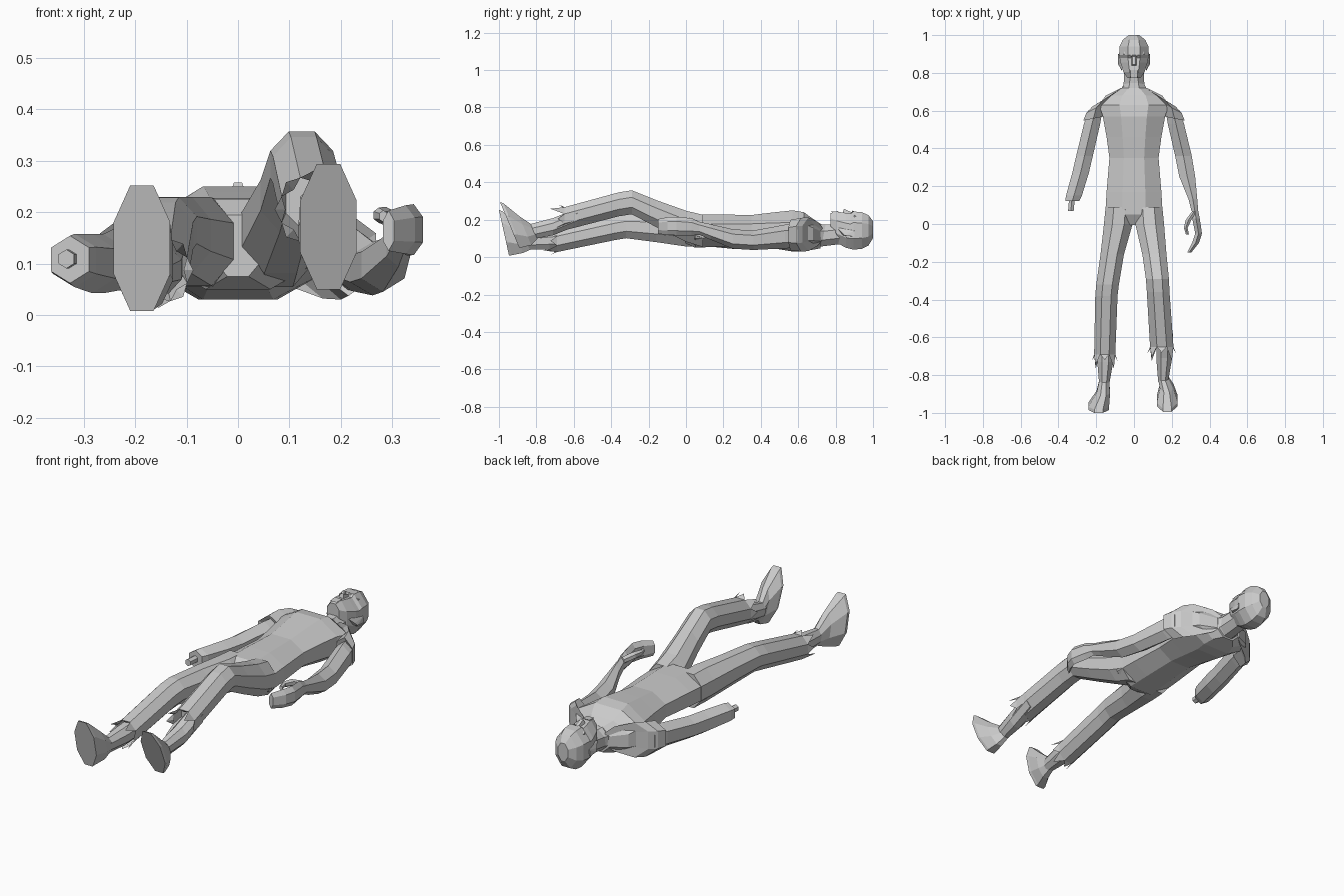
import bpy, bmesh, math
from mathutils import Vector


def ring_points(x, y, z, w, h, shear=0.0, n=8, skew=0.0):
    """Flat-topped polygon across y: half width w, half height h; shear tilts it in y by z, skew by x."""
    k = math.cos(math.pi / n)
    pts = []
    for i in range(n):
        a = 2 * math.pi * (i + 0.5) / n
        dx, dz = w * math.cos(a) / k, h * math.sin(a) / k
        pts.append(Vector((x + dx, y + shear * dz + skew * dx, z + dz)))
    return pts


def finish(name, bm):
    bmesh.ops.recalc_face_normals(bm, faces=bm.faces)
    me = bpy.data.meshes.new(name)
    bm.to_mesh(me)
    bm.free()
    ob = bpy.data.objects.new(name, me)
    bpy.context.collection.objects.link(ob)
    return ob


def loft(name, rings, n=8, spikes=None):
    """Skin a chain of rings; spikes adds torn cloth points round ring number `spikes`."""
    bm = bmesh.new()
    loops = []
    for r in rings:
        r = tuple(r) + (0.0,) * (7 - len(r))
        loops.append([bm.verts.new(p) for p in ring_points(*r[:6], n=n, skew=r[6])])
    for a, b in zip(loops, loops[1:]):
        for i in range(n):
            j = (i + 1) % n
            bm.faces.new((a[i], a[j], b[j], b[i]))
    bm.faces.new(loops[0])
    bm.faces.new(loops[-1])
    if spikes is not None:
        hem = loops[spikes]
        c = sum((v.co for v in hem), Vector()) / n
        for i in range(n):
            p, q = hem[i], hem[(i + 1) % n]
            mid = (p.co + q.co) / 2
            length = (0.075, 0.03, 0.055, 0.035)[i % 4]
            tip = bm.verts.new(mid + (mid - c) * 0.22 + Vector((0, -length, 0)))
            inner = bm.verts.new(mid + (c - mid) * 0.12)
            bm.faces.new((p, q, tip))
            bm.faces.new((q, inner, tip))
            bm.faces.new((inner, p, tip))
    return finish(name, bm)


def hull(name, pts):
    bm = bmesh.new()
    for p in pts:
        bm.verts.new(p)
    bmesh.ops.convex_hull(bm, input=bm.verts)
    return finish(name, bm)


# Torso, lying along y with the chest up
loft("torso", [
    (0, -0.005, 0.135, 0.05, 0.06),
    (0, 0.05, 0.138, 0.152, 0.088),
    (0, 0.17, 0.142, 0.145, 0.086),
    (0, 0.35, 0.145, 0.130, 0.080),
    (0, 0.46, 0.143, 0.145, 0.095),
    (0, 0.57, 0.140, 0.165, 0.110),
    (0, 0.63, 0.135, 0.185, 0.105),
    (0, 0.68, 0.122, 0.150, 0.082),
    (0, 0.72, 0.112, 0.070, 0.065)])
loft("neck", [(0, 0.68, 0.112, 0.085, 0.07), (0, 0.735, 0.115, 0.055, 0.058, 0.2),
              (0, 0.83, 0.125, 0.050, 0.055)])

# Head, chin to crown
loft("head", [
    (0, 0.772, 0.190, 0.034, 0.045),
    (0, 0.805, 0.160, 0.056, 0.083),
    (0, 0.855, 0.143, 0.072, 0.093),
    (0, 0.880, 0.138, 0.076, 0.094),
    (0, 0.895, 0.142, 0.079, 0.102),
    (0, 0.940, 0.142, 0.076, 0.098),
    (0, 0.975, 0.143, 0.060, 0.082),
    (0, 1.000, 0.147, 0.028, 0.045)])
hull("nose", [(-0.009, 0.895, 0.235), (0.009, 0.895, 0.235), (-0.018, 0.835, 0.228),
              (0.018, 0.835, 0.228), (-0.008, 0.845, 0.258), (0.008, 0.845, 0.258)])
hull("mouth", [(sx * x, y, z) for sx in (-1, 1)
               for x, y, z in ((0.024, 0.800, 0.23), (0.018, 0.775, 0.243), (0.02, 0.815, 0.246))])

for s, side in ((-1, "left"), (1, "right")):
    # Ears and brows
    hull(side + "_ear", [(s * x, y, z) for x, y, z in (
        (0.064, 0.81, 0.155), (0.064, 0.90, 0.155), (0.068, 0.84, 0.115), (0.068, 0.89, 0.11),
        (0.080, 0.84, 0.13), (0.086, 0.90, 0.11), (0.082, 0.90, 0.14), (0.086, 0.85, 0.115))])
    hull(side + "_brow", [(s * x, y, z) for x, y, z in (
        (0.008, 0.885, 0.235), (0.055, 0.895, 0.205), (0.01, 0.888, 0.249),
        (0.055, 0.90, 0.222), (0.012, 0.91, 0.240), (0.05, 0.92, 0.215))])
    # Shoulder and short sleeve
    loft(side + "_sleeve", [
        (s * 0.085, 0.705, 0.125, 0.035, 0.055, 0, -s * 0.7),
        (s * 0.165, 0.655, 0.122, 0.055, 0.078, 0, -s * 0.6),
        (s * 0.200, 0.615, 0.120, 0.052, 0.078, 0, -s * 0.5),
        (s * 0.215, 0.558, 0.118, 0.054, 0.070, 0, -s * 0.2),
        (s * 0.212, 0.570, 0.118, 0.035, 0.045)], n=6)

# Arm with a missing hand
loft("left_arm", [
    (-0.205, 0.60, 0.115, 0.038, 0.055), (-0.222, 0.53, 0.113, 0.043, 0.055),
    (-0.262, 0.36, 0.100, 0.044, 0.050), (-0.283, 0.27, 0.100, 0.044, 0.050),
    (-0.318, 0.15, 0.106, 0.042, 0.045), (-0.327, 0.122, 0.108, 0.037, 0.040)], n=6)
loft("wrist_bone", [(-0.328, 0.14, 0.109, 0.015, 0.016), (-0.334, 0.07, 0.109, 0.015, 0.016)], n=6)

# Whole arm, hand turned on edge, with a thumb
loft("right_arm", [
    (0.205, 0.60, 0.115, 0.038, 0.055), (0.222, 0.53, 0.110, 0.043, 0.055),
    (0.262, 0.36, 0.090, 0.044, 0.045), (0.282, 0.25, 0.097, 0.042, 0.045),
    (0.312, 0.13, 0.135, 0.023, 0.036), (0.322, 0.07, 0.155, 0.018, 0.030)], n=6)
loft("right_hand", [
    (0.322, 0.09, 0.150, 0.014, 0.026), (0.328, 0.03, 0.162, 0.020, 0.040),
    (0.342, -0.05, 0.166, 0.018, 0.043), (0.326, -0.10, 0.166, 0.018, 0.041),
    (0.293, -0.15, 0.164, 0.011, 0.034)], n=6)
loft("right_thumb", [
    (0.318, 0.065, 0.175, 0.012, 0.016), (0.288, 0.02, 0.192, 0.015, 0.016),
    (0.274, -0.02, 0.194, 0.010, 0.013), (0.283, -0.055, 0.192, 0.008, 0.010)], n=6)

# Torn trouser legs: one straight, one with a raised knee
loft("left_trouser_leg", [
    (-0.076, 0.09, 0.140, 0.074, 0.086), (-0.083, 0.00, 0.143, 0.076, 0.086),
    (-0.115, -0.16, 0.155, 0.062, 0.075), (-0.140, -0.32, 0.165, 0.060, 0.064),
    (-0.146, -0.38, 0.155, 0.059, 0.064), (-0.155, -0.69, 0.087, 0.056, 0.060),
    (-0.155, -0.63, 0.097, 0.048, 0.052)], spikes=5)
loft("right_trouser_leg", [
    (0.076, 0.09, 0.140, 0.074, 0.086), (0.083, 0.00, 0.165, 0.076, 0.083),
    (0.108, -0.16, 0.233, 0.064, 0.072), (0.124, -0.29, 0.293, 0.061, 0.064),
    (0.128, -0.36, 0.282, 0.060, 0.064), (0.147, -0.65, 0.205, 0.062, 0.062),
    (0.145, -0.59, 0.220, 0.052, 0.052)], spikes=5)

# Bare shins and feet, soles facing forward
for side, x, y, z, lean, toe in (("left", -0.152, -0.945, 0.128, -0.22, -0.035),
                                 ("right", 0.172, -0.915, 0.170, -0.42, 0.004)):
    s = -1 if x < 0 else 1
    xa = x if s < 0 else 0.160
    yo, zo = (0, 0) if s < 0 else (0.02, 0.055)
    loft(side + "_shin", [
        (xa + 0.004, -0.60 + yo, 0.100 + zo + 0.06 * (s > 0), 0.042, 0.046),
        (xa, -0.73 + yo, 0.088 + zo + 0.02 * (s > 0), 0.042, 0.046),
        (xa - 0.006, -0.85 + yo, 0.080 + zo, 0.026, 0.038, lean)])
    loft(side + "_foot", [
        (xa - 0.006, -0.83 + yo, 0.082 + zo, 0.026, 0.038, lean),
        (x + toe * 0.3, y + 0.055, z - 0.028, 0.036, 0.078, lean),
        (x + toe, y - 0.012, z, 0.055, 0.118, lean),
        (x + toe, y - 0.028, z + 0.002, 0.055, 0.122, lean)])
